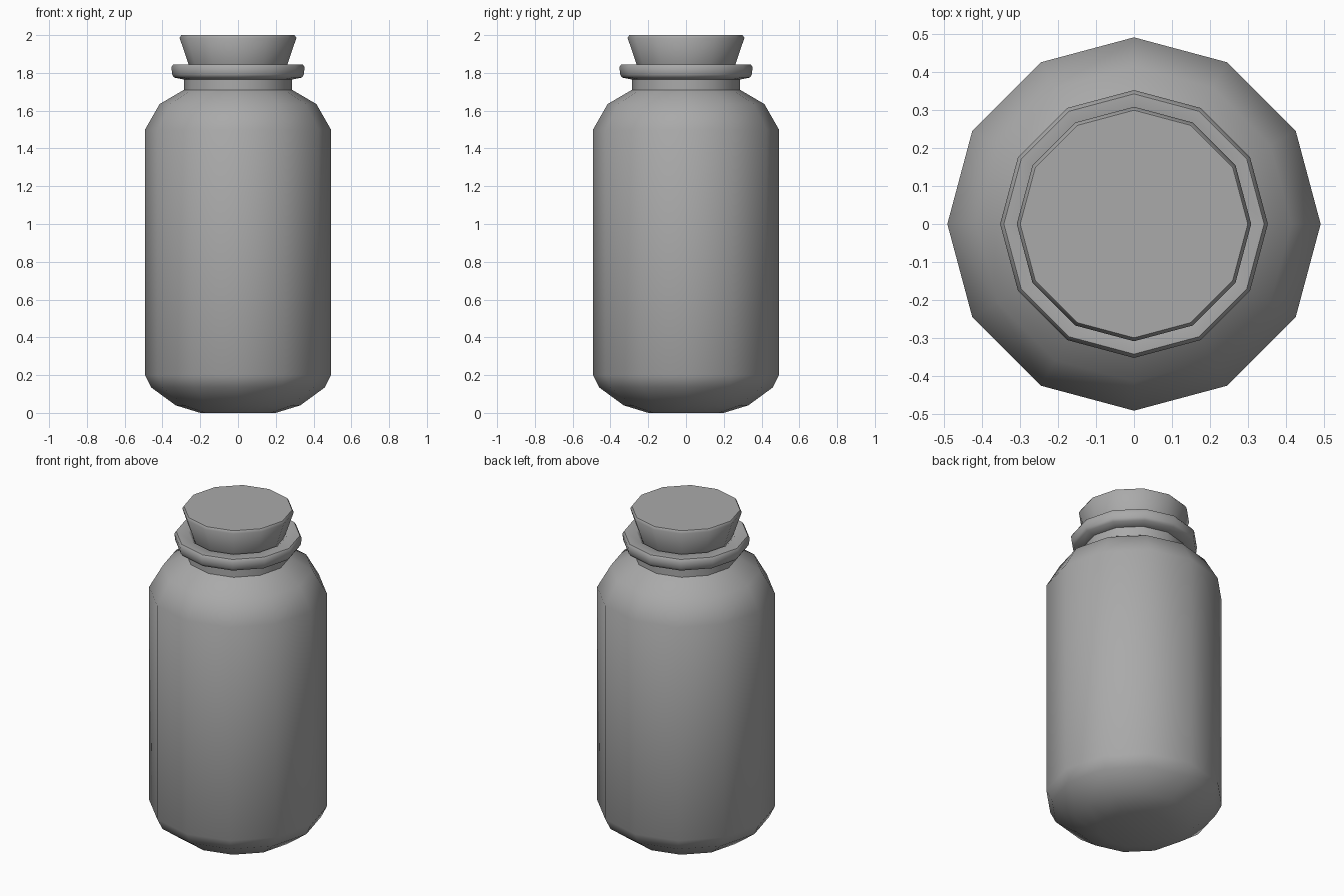
import bpy
import bmesh
import math

SIDES = 12

cube = bpy.data.objects.get("Cube")
if cube:
    bpy.data.objects.remove(cube, do_unlink=True)

# One plain grey for the whole model
grey = bpy.data.materials.new("plain_grey")
grey.use_nodes = True
colour = (0.4, 0.4, 0.4, 1.0)
grey.diffuse_color = colour
grey.node_tree.nodes["Principled BSDF"].inputs["Base Color"].default_value = colour


def lathe(name, profile, cap_start=True, cap_end=True):
    """Revolve a list of (radius, height) pairs into a twelve-sided part."""
    bm = bmesh.new()
    rings = []
    for radius, z in profile:
        angles = [2 * math.pi * i / SIDES for i in range(SIDES)]
        rings.append([bm.verts.new((radius * math.cos(a), radius * math.sin(a), z))
                      for a in angles])
    for low, high in zip(rings, rings[1:]):
        for i in range(SIDES):
            j = (i + 1) % SIDES
            bm.faces.new((low[i], low[j], high[j], high[i]))
    if cap_start:
        bm.faces.new(rings[0][::-1])
    if cap_end:
        bm.faces.new(rings[-1])
    mesh = bpy.data.meshes.new(name)
    bm.to_mesh(mesh)
    bm.free()
    mesh.materials.append(grey)
    obj = bpy.data.objects.new(name, mesh)
    bpy.context.collection.objects.link(obj)
    bpy.ops.object.select_all(action="DESELECT")
    obj.select_set(True)
    bpy.context.view_layer.objects.active = obj
    bpy.ops.object.shade_smooth_by_angle(angle=math.radians(50))
    return obj


# Jar: rounded base, straight wall, shoulder, neck, rolled lip and mouth
lathe("jar", [
    (0.2, 0.0), (0.33, 0.04), (0.46, 0.135), (0.492, 0.2),
    (0.492, 1.5), (0.415, 1.635), (0.287, 1.71), (0.287, 1.765),
    (0.338, 1.775), (0.348, 1.79), (0.353, 1.83), (0.343, 1.845),
    (0.275, 1.845), (0.255, 1.83), (0.25, 1.72),
], cap_end=False)

# Stopper: tapered plug with a softened top edge
lathe("stopper", [(0.22, 1.72), (0.262, 1.845), (0.309, 1.985), (0.3, 2.0)])
